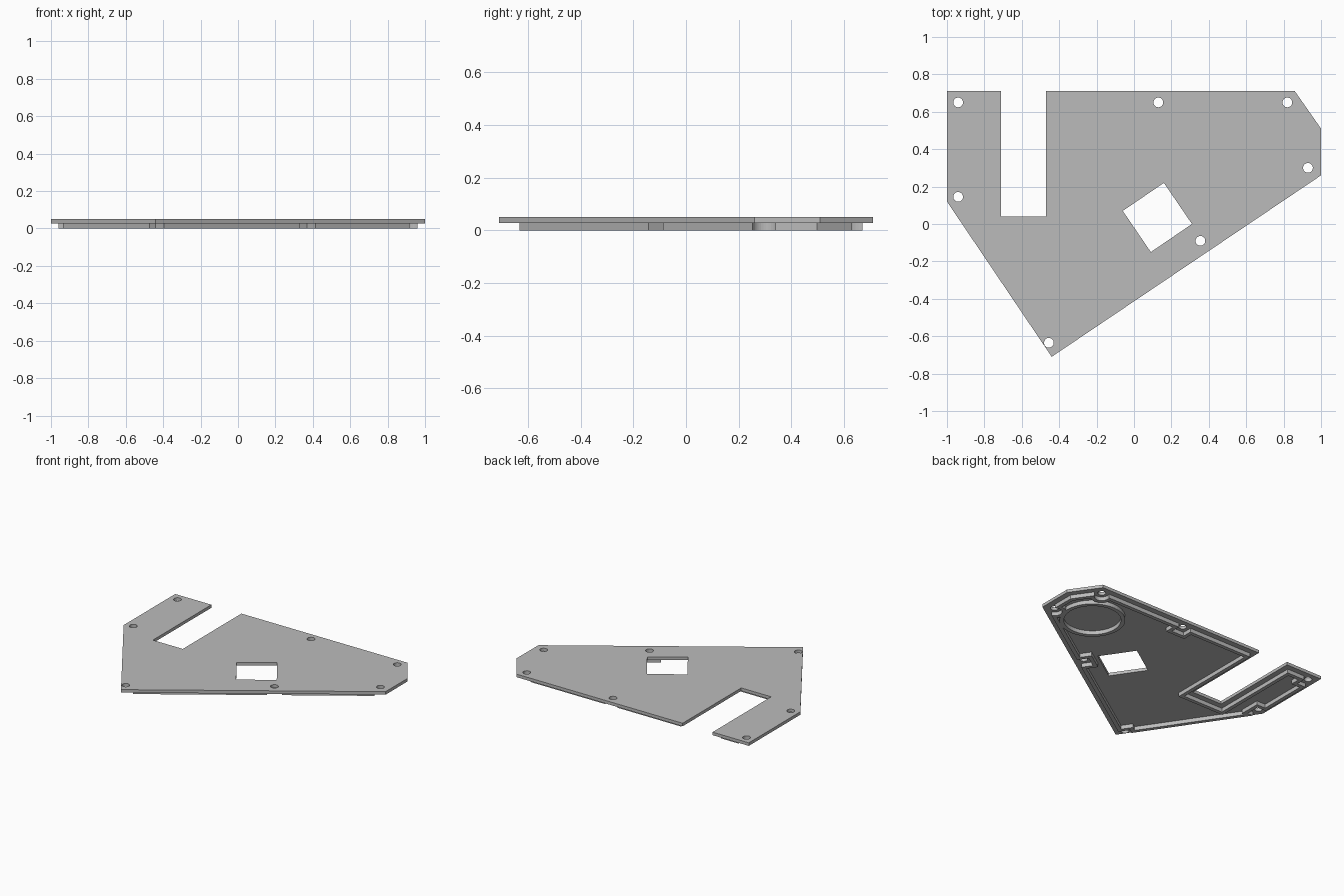
import bpy, bmesh, math
from mathutils import Vector

cube = bpy.data.objects.get("Cube")
if cube:
    bpy.data.objects.remove(cube)

TOP, UNDER = 0.05, 0.028        # plate heights
INSET, WALL, NOTCH = 0.04, 0.027, 0.05
SLANT = math.atan2(0.97, 1.44)  # angle of the long front edge

grey = bpy.data.materials.new("plain grey")
grey.use_nodes = True
grey.diffuse_color = (0.5, 0.5, 0.5, 1)
grey.node_tree.nodes["Principled BSDF"].inputs["Base Color"].default_value = (0.5, 0.5, 0.5, 1)

# Outline, counter-clockwise
OUTLINE = [(-1, 0.12), (-0.44, -0.71), (1, 0.26), (1, 0.51), (0.86, 0.71),
           (-0.47, 0.71), (-0.47, 0.04), (-0.71, 0.04), (-0.71, 0.71), (-1, 0.71)]
WINDOW = [(-0.06, 0.07), (0.09, -0.15), (0.31, 0.0), (0.16, 0.22)]
# Screw holes: x, y, notch sides, notch turn
HOLES = [(-0.94, 0.65, 4, 0), (0.13, 0.65, 4, 0), (-0.94, 0.145, 4, 0),
         (0.355, -0.09, 4, SLANT), (-0.455, -0.635, 4, SLANT),
         (0.82, 0.65, 32, 0), (0.93, 0.30, 32, 0)]


def ngon(x, y, radius, sides=32, turn=0.0):
    """Regular polygon; for four sides the radius is the half width."""
    r = radius * math.sqrt(2) if sides == 4 else radius
    start = turn + math.pi / sides
    return [(x + r * math.cos(start + 2 * math.pi * i / sides),
             y + r * math.sin(start + 2 * math.pi * i / sides)) for i in range(sides)]


def inset(points, d):
    """Move every edge of a counter-clockwise polygon inward by d."""
    out = []
    pts = [Vector(p) for p in points]
    for i, p in enumerate(pts):
        a = (p - pts[i - 1]).normalized()
        b = (pts[(i + 1) % len(pts)] - p).normalized()
        na, nb = Vector((-a.y, a.x)), Vector((-b.y, b.x))
        out.append(p + (na + nb) * d / (1 + na.dot(nb)))
    return out


def prism(name, polygons, z0, z1):
    """Upright solid from one or more separate polygons."""
    bm = bmesh.new()
    for poly in polygons:
        face = bm.faces.new([bm.verts.new((p[0], p[1], z0)) for p in poly])
        new = bmesh.ops.extrude_face_region(bm, geom=[face])["geom"]
        for v in new:
            if isinstance(v, bmesh.types.BMVert):
                v.co.z = z1
    bmesh.ops.recalc_face_normals(bm, faces=bm.faces)
    mesh = bpy.data.meshes.new(name)
    bm.to_mesh(mesh)
    bm.free()
    mesh.materials.append(grey)
    obj = bpy.data.objects.new(name, mesh)
    bpy.context.collection.objects.link(obj)
    return obj


def cut(obj, polygons):
    """Cut polygons through the whole height, one after another."""
    for poly in polygons:
        subtract(obj, prism("cutter", [poly], -0.1, 0.1))


def subtract(obj, cutter):
    cutter.hide_render = True
    mod = obj.modifiers.new("cut", "BOOLEAN")
    mod.operation = "DIFFERENCE"
    mod.solver = "EXACT"
    mod.object = cutter
    bpy.context.view_layer.update()
    graph = bpy.context.evaluated_depsgraph_get()
    mesh = bpy.data.meshes.new_from_object(obj.evaluated_get(graph))
    obj.modifiers.clear()
    obj.data = mesh
    bpy.data.objects.remove(cutter)


def notched(name, d, size, z0, z1):
    """Inset outline with a notch around each screw hole."""
    obj = prism(name, [inset(OUTLINE, d)], z0, z1)
    cut(obj, [ngon(x, y, size, sides, turn) for x, y, sides, turn in HOLES])
    return obj


# Top plate with screw holes and window
plate = prism("top_plate", [OUTLINE], UNDER, TOP)
cut(plate, [ngon(x, y, 0.026) for x, y, _, _ in HOLES] + [WINDOW])

# Locating rim under the plate, stepping around the screw holes
rim = notched("locating_rim", INSET, NOTCH, 0, UNDER)
subtract(rim, notched("rim_core", INSET + WALL, NOTCH + WALL, -0.05, 0.09))

# Round retaining ring under the plate
ring = prism("retaining_ring", [ngon(0.67, 0.375, 0.215, 64)], 0, UNDER)
cut(ring, [ngon(0.67, 0.375, 0.187, 64)])
